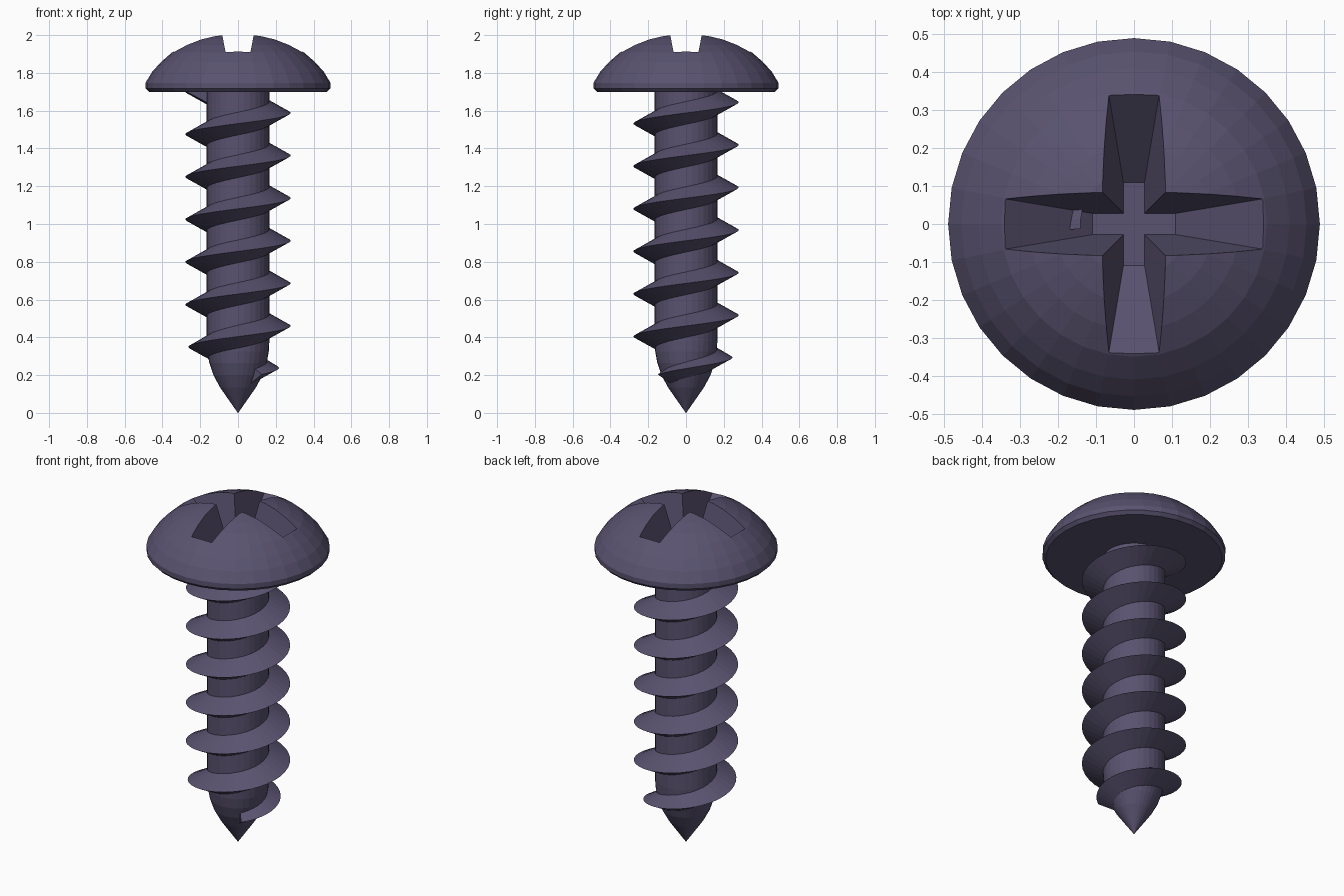
import bpy, bmesh
from math import sin, cos, pi, radians

cube = bpy.data.objects.get("Cube")
if cube:
    bpy.data.objects.remove(cube, do_unlink=True)

SIDES = 32
PITCH = 0.2255

metal = bpy.data.materials.new("dark violet metal")
metal.use_nodes = True
colour = (0.10, 0.085, 0.16, 1)
metal.diffuse_color = colour
metal.node_tree.nodes["Principled BSDF"].inputs["Base Color"].default_value = colour


def finish(name, bm):
    bmesh.ops.recalc_face_normals(bm, faces=bm.faces)
    mesh = bpy.data.meshes.new(name)
    bm.to_mesh(mesh)
    bm.free()
    mesh.materials.append(metal)
    obj = bpy.data.objects.new(name, mesh)
    bpy.context.collection.objects.link(obj)
    return obj


def bridge(bm, a, b):
    for i in range(len(a)):
        j = (i + 1) % len(a)
        bm.faces.new((a[i], a[j], b[j], b[i]))


def lathe(name, profile):
    """Closed solid turned from (radius, height) points."""
    bm = bmesh.new()
    angles = [2 * pi * i / SIDES for i in range(SIDES)]
    rings = [[bm.verts.new((r * cos(a), r * sin(a), z)) for a in angles]
             for r, z in profile]
    for low, high in zip(rings, rings[1:]):
        bridge(bm, low, high)
    bm.faces.new(rings[0])
    bm.faces.new(rings[-1])
    return finish(name, bm)


def interpolate(points, x):
    for (x0, y0), (x1, y1) in zip(points, points[1:]):
        if x <= x1:
            return y0 + (y1 - y0) * max(0, x - x0) / (x1 - x0)
    return points[-1][1]


# Shank with pointed tip
shank = [(0.001, 0), (0.05, 0.07), (0.095, 0.135), (0.13, 0.2),
         (0.152, 0.265), (0.163, 0.325), (0.166, 0.38), (0.166, 1.7)]
lathe("shank", shank)

# Domed head
head = lathe("head", [(0.472, 1.7), (0.49, 1.718), (0.49, 1.747), (0.455, 1.805),
                      (0.41, 1.855), (0.35, 1.908), (0.28, 1.948), (0.21, 1.977),
                      (0.14, 1.996), (0.07, 2.003)])

# Tapered cross recess, cut from two hidden wedges
FLOOR, TOP = 1.71, 2.05
GROW = (TOP - FLOOR) / 0.21


def wedge(name, turned):
    bm = bmesh.new()
    rings = []
    for z, half_len, half_wid in ((FLOOR, 0.11, 0.028),
                                  (TOP, 0.11 + 0.24 * GROW, 0.028 + 0.04 * GROW)):
        hx, hy = (half_wid, half_len) if turned else (half_len, half_wid)
        rings.append([bm.verts.new((sx * hx, sy * hy, z))
                      for sx, sy in ((-1, -1), (1, -1), (1, 1), (-1, 1))])
    bridge(bm, *rings)
    bm.faces.new(rings[0])
    bm.faces.new(rings[1])
    return finish(name, bm)


for turned in (False, True):
    cutter = wedge("recess_cutter", turned)
    cutter.hide_render = True
    cut = head.modifiers.new("recess", "BOOLEAN")
    cut.operation = "DIFFERENCE"
    cut.solver = "EXACT"
    cut.object = cutter
    bpy.context.view_layer.objects.active = head
    bpy.ops.object.modifier_apply(modifier=cut.name)
    bpy.data.objects.remove(cutter, do_unlink=True)

# Helical thread with a triangular section, growing over the first turn
bm = bmesh.new()
start, end = radians(-50), radians(185) + 12 * pi
crest_growth = [(start, 0.195), (0, 0.216), (pi / 2, 0.246), (pi, 0.263), (1.5 * pi, 0.279)]
core_by_height = [(z, r) for r, z in shank]
steps = round((end - start) / (2 * pi) * 36)
sections = []
for i in range(steps + 1):
    a = start + (end - start) * i / steps
    z = 0.235 + PITCH * a / (2 * pi)
    crest = interpolate(crest_growth, a)
    root = interpolate(core_by_height, z) - 0.025
    half = (crest - root) * 0.53
    sections.append([bm.verts.new((r * cos(a), r * sin(a), z + dz))
                     for r, dz in ((root, -half), (crest, 0), (root, half))])
for a, b in zip(sections, sections[1:]):
    bridge(bm, a, b)
bm.faces.new(sections[0])
bm.faces.new(sections[-1])
finish("thread", bm)
